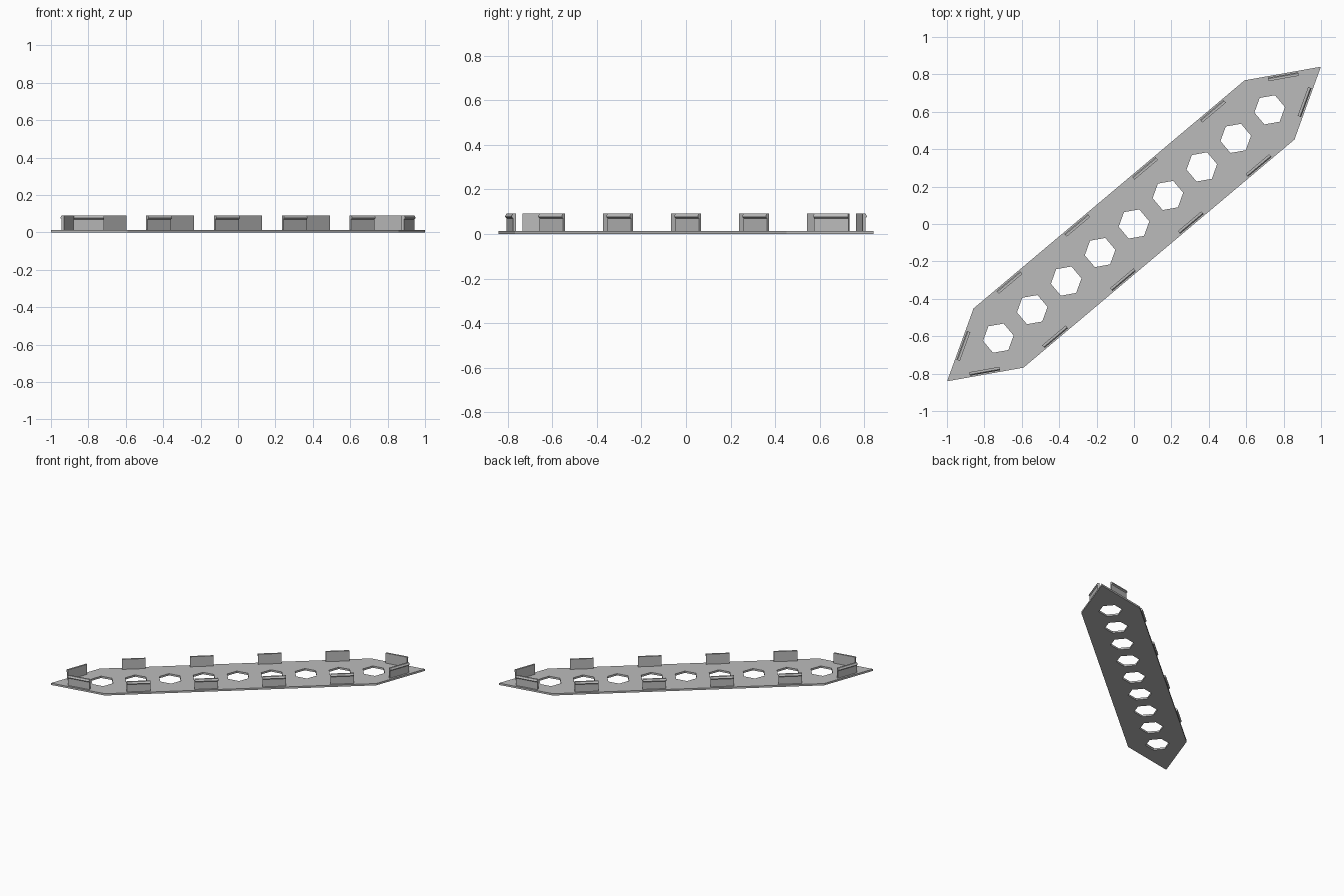
import bpy, bmesh
from math import radians, cos, sin, pi
from mathutils import Matrix, Vector

cube = bpy.data.objects.get("Cube")
if cube:
    bpy.data.objects.remove(cube, do_unlink=True)

ANGLE = radians(40.08)   # the long axis runs diagonally
PITCH = 0.237            # spacing of holes and clips
THICK = 0.014
TIP, SHOULDER, HALF_W = 1.306, 0.947, 0.207
TURN = Matrix.Rotation(ANGLE, 4, 'Z')

grey = bpy.data.materials.new("grey_plastic")
grey.use_nodes = True
colour = (0.5, 0.5, 0.5, 1)
grey.diffuse_color = colour
grey.node_tree.nodes["Principled BSDF"].inputs["Base Color"].default_value = colour


def add_object(name, bm, matrix):
    bmesh.ops.recalc_face_normals(bm, faces=bm.faces)
    mesh = bpy.data.meshes.new(name)
    bm.to_mesh(mesh)
    bm.free()
    mesh.materials.append(grey)
    obj = bpy.data.objects.new(name, mesh)
    obj.matrix_world = matrix
    bpy.context.collection.objects.link(obj)
    return obj


def extrude_loops(loops, depth):
    """Fill flat outlines (the later ones are holes) and extrude them."""
    bm = bmesh.new()
    edges = []
    for loop in loops:
        verts = [bm.verts.new(p) for p in loop]
        edges += [bm.edges.new((v, verts[i - 1])) for i, v in enumerate(verts)]
    bmesh.ops.triangle_fill(bm, edges=edges, use_beauty=True,
                            normal=Vector(depth).normalized())
    result = bmesh.ops.extrude_face_region(bm, geom=bm.faces[:], use_keep_orig=True)
    moved = [g for g in result["geom"] if isinstance(g, bmesh.types.BMVert)]
    bmesh.ops.translate(bm, verts=moved, vec=depth)
    bmesh.ops.dissolve_limit(bm, angle_limit=0.01, verts=bm.verts, edges=bm.edges)
    return bm


# Pointed plate with a row of hexagonal holes
outline = [(TIP, 0, 0), (SHOULDER, HALF_W, 0), (-SHOULDER, HALF_W, 0),
           (-TIP, 0, 0), (-SHOULDER, -HALF_W, 0), (SHOULDER, -HALF_W, 0)]
holes = [[(i * PITCH + 0.083 * cos(k * pi / 3 + pi / 6),
           0.083 * sin(k * pi / 3 + pi / 6), 0) for k in range(6)]
         for i in range(-4, 5)]
add_object("base_plate", extrude_loops([outline] + holes, (0, 0, THICK)), TURN)

# Snap clip: upright wall with a ridge on its outer side; y = 0 is the plate edge
CLIP_LEN = 0.164
profile = [(-0.027, 0.005), (-0.015, 0.005), (-0.015, 0.070), (-0.008, 0.077),
           (-0.008, 0.081), (-0.014, 0.091), (-0.027, 0.091)]


def add_clip(name, x, y, facing):
    loop = [(-CLIP_LEN / 2, py, pz) for py, pz in profile]
    place = TURN @ Matrix.Translation((x, y, 0)) @ Matrix.Rotation(facing, 4, 'Z')
    add_object(name, extrude_loops([loop], (CLIP_LEN, 0, 0)), place)


# Clips along both long edges
for side, label in ((1, "back"), (-1, "front")):
    for n, step in enumerate((-3, -1, 1, 3), 1):
        add_clip(f"{label}_edge_clip_{n}", step * PITCH, side * HALF_W,
                 0 if side > 0 else pi)

# Clips on the four slanted tip edges
for end, end_label in ((1, "left"), (-1, "right")):
    for side, label in ((1, "back"), (-1, "front")):
        facing = (0 if side > 0 else pi) - end * side * pi / 6
        add_clip(f"{end_label}_tip_{label}_clip", end * (TIP + SHOULDER) / 2,
                 side * HALF_W / 2, facing)
